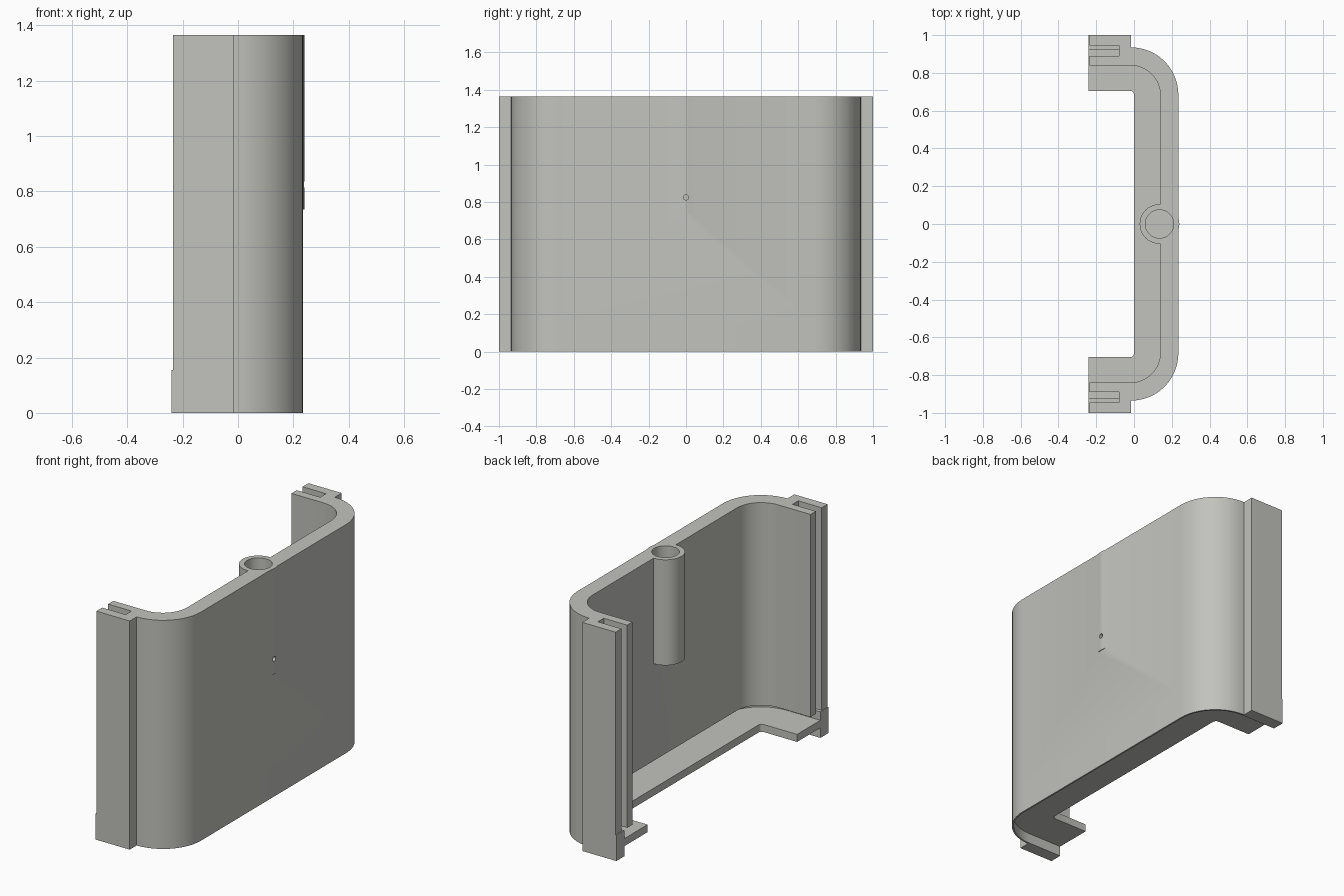
import bpy, bmesh, math

if "Cube" in bpy.data.objects:
    bpy.data.objects.remove(bpy.data.objects["Cube"])

TOP = 1.365        # full height
SEAM = 0.155       # where the thick wall starts above the thin skirt
FLOOR = (0.06, 0.105)

mat = bpy.data.materials.new("warm grey plastic")
mat.diffuse_color = (0.54, 0.54, 0.51, 1)
mat.use_nodes = True
mat.node_tree.nodes["Principled BSDF"].inputs["Base Color"].default_value = mat.diffuse_color


def arc(cx, cy, r, a0, a1, n=12):
    """Points on an arc, angles in degrees."""
    return [(cx + r * math.cos(math.radians(a0 + (a1 - a0) * i / n)),
             cy + r * math.sin(math.radians(a0 + (a1 - a0) * i / n)))
            for i in range(n + 1)]


def mirrored(half):
    """Continue a half path (ending near y = 0) with its mirror image."""
    return half + [(x, -y) for x, y in reversed(half)]


def prism(name, pts, z0, z1):
    bm = bmesh.new()
    face = bm.faces.new([bm.verts.new((x, y, z0)) for x, y in pts])
    side = bmesh.ops.extrude_face_region(bm, geom=[face])
    moved = [v for v in side["geom"] if isinstance(v, bmesh.types.BMVert)]
    bmesh.ops.translate(bm, verts=moved, vec=(0, 0, z1 - z0))
    bmesh.ops.recalc_face_normals(bm, faces=bm.faces)
    me = bpy.data.meshes.new(name)
    bm.to_mesh(me)
    bm.free()
    me.materials.append(mat)
    ob = bpy.data.objects.new(name, me)
    bpy.context.collection.objects.link(ob)
    return ob


def circle(cx, cy, r, n=40):
    return arc(cx, cy, r, 0, 360, n)[:-1]


def boolean(ob, other, op):
    mod = ob.modifiers.new(op, 'BOOLEAN')
    mod.operation, mod.solver, mod.object = op, 'EXACT', other
    bpy.context.view_layer.objects.active = ob
    bpy.ops.object.modifier_apply(modifier=mod.name)
    bpy.data.objects.remove(other)


# Curved wall with slotted ends
outer = [(-0.015, 1), (-0.015, 0.935)] + arc(-0.015, 0.685, 0.25, 90, 0)
inner = [(-0.235, 0.84)] + arc(-0.02, 0.68, 0.16, 90, 0)
slot = [(-0.235, 1), (-0.235, 0.945), (-0.08, 0.945), (-0.08, 0.89), (-0.235, 0.89)]
outside = mirrored([slot[0]] + outer)
inside = mirrored(slot[1:] + inner)
wall = prism("wall", outside + inside[::-1], SEAM, TOP)

# Screw boss with a blind bore and a small pilot hole through the wall
boolean(wall, prism("boss", circle(0.135, 0, 0.105), 0.735, TOP), 'UNION')
boolean(wall, prism("bore_cutter", circle(0.135, 0, 0.075), 0.775, TOP + 0.1), 'DIFFERENCE')
pilot = prism("pilot_cutter", circle(0, 0, 0.014, 16), 0, 0.2)
pilot.rotation_euler = (0, math.pi / 2, 0)
pilot.location = (0.135, 0, 0.825)
bpy.context.view_layer.update()
boolean(wall, pilot, 'DIFFERENCE')

# Thin skirt under the wall with its end blocks
skirt_in = [(-0.24, 0.925)] + arc(-0.015, 0.685, 0.24, 90, 0)
skirt = prism("skirt", mirrored([(-0.24, 1)] + outer) + mirrored(skirt_in)[::-1], 0, SEAM)

# Floor ledge inside the skirt
ledge_in = [(-0.24, 0.705)] + arc(-0.02, 0.685, 0.02, 90, 0, 5)
floor = prism("floor_ledge", mirrored(skirt_in) + mirrored(ledge_in)[::-1], *FLOOR)

# Smooth the rounded parts, keep edges crisp
for ob in (wall, skirt, floor):
    bpy.ops.object.select_all(action='DESELECT')
    ob.select_set(True)
    bpy.context.view_layer.objects.active = ob
    bpy.ops.object.shade_smooth_by_angle(angle=math.radians(30))
